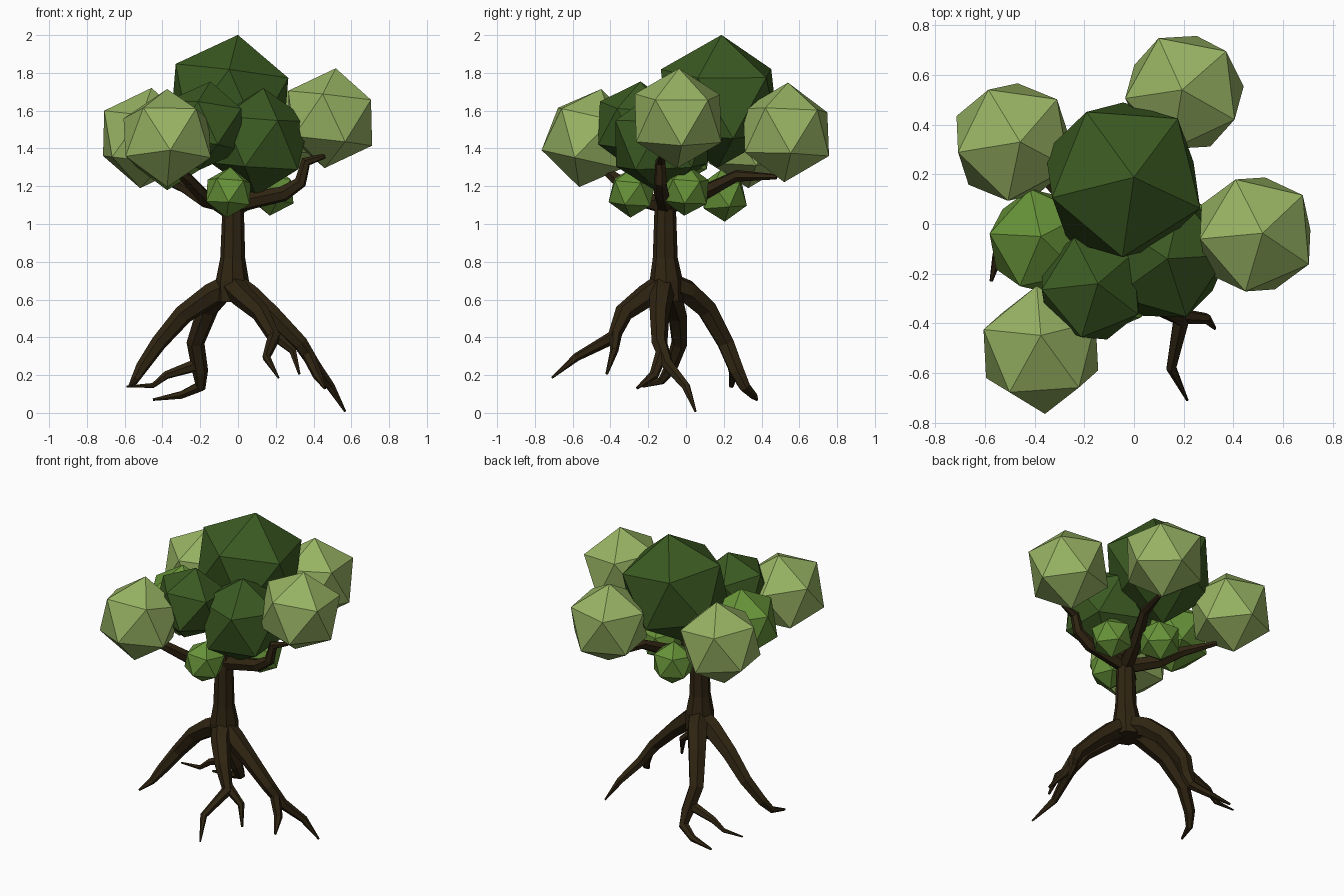
import bpy, bmesh, math
from mathutils import Vector, Matrix


def material(name, rgb):
    m = bpy.data.materials.new(name)
    m.diffuse_color = (*rgb, 1)
    return m


BARK = material("dark bark", (0.029, 0.018, 0.006))
LIGHT = material("light leaf green", (0.31, 0.45, 0.125))
MID = material("mid leaf green", (0.135, 0.29, 0.040))
DARK = material("dark leaf green", (0.044, 0.102, 0.016))


def finish(bm, name, mat):
    bmesh.ops.recalc_face_normals(bm, faces=bm.faces)
    me = bpy.data.meshes.new(name)
    bm.to_mesh(me)
    bm.free()
    me.materials.append(mat)
    ob = bpy.data.objects.new(name, me)
    bpy.context.collection.objects.link(ob)
    return ob


# Faceted tapering tube through points (x, y, z, radius)
def limb(name, path, sides=6):
    bm = bmesh.new()
    pts = [Vector(p[:3]) for p in path]
    q_dir = (pts[1] - pts[0]).normalized()
    side = q_dir.orthogonal().normalized()
    rings = []
    for i, p in enumerate(pts):
        a = pts[max(i - 1, 0)]
        b = pts[min(i + 1, len(pts) - 1)]
        d = (b - a).normalized()
        side = q_dir.rotation_difference(d) @ side
        q_dir = d
        up = d.cross(side)
        r = path[i][3]
        ring = []
        for k in range(sides):
            t = 2 * math.pi * k / sides
            ring.append(bm.verts.new(p + (side * math.cos(t) + up * math.sin(t)) * r))
        rings.append(ring)
    for r0, r1 in zip(rings, rings[1:]):
        for k in range(sides):
            j = (k + 1) % sides
            bm.faces.new((r0[k], r0[j], r1[j], r1[k]))
    bm.faces.new(rings[0])
    bm.faces.new(rings[-1])
    return finish(bm, name, BARK)


# Icosahedral leaf clump: centre, radius, spin in degrees, lean of the top
def clump(name, centre, radius, spin, lean, mat):
    bm = bmesh.new()
    bmesh.ops.create_icosphere(bm, subdivisions=1, radius=radius)
    axis = Vector((lean[0], lean[1], radius))
    tilt = Vector((0, 0, 1)).rotation_difference(axis).to_matrix().to_4x4()
    spin_m = Matrix.Rotation(math.radians(spin), 4, 'Z')
    bm.transform(Matrix.Translation(centre) @ tilt @ spin_m)
    return finish(bm, name, mat)


# Trunk
limb("trunk", [(-0.03, -0.10, 0.59, 0.085), (-0.03, -0.105, 0.70, 0.088),
               (-0.028, -0.11, 0.82, 0.066), (-0.026, -0.11, 1.05, 0.058),
               (-0.026, -0.11, 1.20, 0.05)], 8)

# Branches
limb("right_branch", [(-0.03, -0.11, 1.10, 0.05), (0.10, -0.12, 1.13, 0.045),
                      (0.24, -0.13, 1.16, 0.042), (0.33, -0.135, 1.22, 0.034),
                      (0.36, -0.135, 1.33, 0.028), (0.46, -0.13, 1.36, 0.012)])
limb("back_branch", [(-0.02, -0.10, 1.10, 0.05), (0.06, 0.10, 1.17, 0.042),
                     (0.14, 0.27, 1.255, 0.032), (0.20, 0.48, 1.25, 0.014)])
limb("back_left_branch", [(-0.03, -0.11, 1.10, 0.05), (-0.18, 0.02, 1.13, 0.042),
                          (-0.29, 0.12, 1.20, 0.034), (-0.44, 0.26, 1.25, 0.015)])
limb("front_left_branch", [(-0.03, -0.11, 1.10, 0.05), (-0.17, -0.24, 1.13, 0.042),
                           (-0.27, -0.37, 1.24, 0.034), (-0.36, -0.46, 1.31, 0.015)])

# Roots, each with its side twig
limb("left_root", [(-0.02, -0.10, 0.68, 0.07), (-0.14, -0.08, 0.625, 0.064),
                   (-0.29, -0.045, 0.52, 0.053), (-0.42, -0.035, 0.37, 0.043),
                   (-0.51, -0.08, 0.24, 0.034), (-0.55, -0.13, 0.17, 0.022),
                   (-0.575, -0.23, 0.14, 0.007)])
limb("right_root", [(-0.03, -0.12, 0.68, 0.07), (0.06, -0.13, 0.62, 0.065),
                    (0.18, -0.14, 0.52, 0.052), (0.33, -0.14, 0.37, 0.042),
                    (0.40, -0.10, 0.26, 0.034), (0.49, 0.00, 0.14, 0.024),
                    (0.567, 0.05, 0.008, 0.006)])
limb("right_root_twig", [(0.37, -0.13, 0.31, 0.034), (0.42, -0.17, 0.20, 0.026),
                         (0.46, -0.26, 0.13, 0.007)])
limb("front_root", [(-0.03, -0.11, 0.68, 0.07), (0.02, -0.21, 0.62, 0.062),
                    (0.12, -0.33, 0.53, 0.05), (0.19, -0.385, 0.40, 0.036),
                    (0.15, -0.58, 0.295, 0.022), (0.215, -0.71, 0.185, 0.005)])
limb("front_root_twig", [(0.17, -0.37, 0.43, 0.034), (0.29, -0.38, 0.33, 0.022),
                         (0.325, -0.42, 0.205, 0.007)])
limb("back_root", [(-0.03, -0.10, 0.68, 0.07), (-0.09, 0.01, 0.64, 0.066),
                   (-0.16, 0.11, 0.55, 0.058), (-0.225, 0.21, 0.37, 0.048),
                   (-0.20, 0.27, 0.22, 0.042), (-0.20, 0.31, 0.14, 0.032),
                   (-0.30, 0.355, 0.095, 0.022), (-0.45, 0.375, 0.07, 0.007)])
limb("back_root_twig", [(-0.20, 0.25, 0.26, 0.036), (-0.38, 0.25, 0.20, 0.022),
                        (-0.45, 0.24, 0.145, 0.014), (-0.59, 0.24, 0.14, 0.005)])

# Leaf clumps
clump("right_leaves", (0.488, -0.042, 1.56), 0.266, 41, (0.03, 0.005), LIGHT)
clump("back_leaves", (0.203, 0.53, 1.485), 0.264, 43, (-0.01, 0.01), LIGHT)
clump("back_left_leaves", (-0.488, 0.33, 1.455), 0.267, 46, (0.03, 0.0), LIGHT)
clump("front_left_leaves", (-0.375, -0.507, 1.455), 0.266, 22, (0.0, 0.06), LIGHT)
clump("crown_leaves", (-0.045, 0.178, 1.65), 0.354, 50, (0.045, 0.01), DARK)
clump("inner_right_leaves", (0.115, -0.13, 1.435), 0.285, 2, (0.02, -0.01), DARK)
clump("inner_front_leaves", (-0.175, -0.26, 1.52), 0.237, 40, (0.03, 0.02), DARK)
clump("left_leaves", (-0.375, -0.07, 1.41), 0.232, 30, (0.0, 0.02), MID)
clump("front_small_leaves", (-0.05, -0.285, 1.168), 0.135, 20, (0.01, 0.01), MID)
clump("right_small_leaves", (0.178, 0.0, 1.178), 0.135, 35, (0.01, 0.01), MID)
clump("back_small_leaves", (-0.04, 0.195, 1.15), 0.138, 50, (0.0, -0.01), MID)
